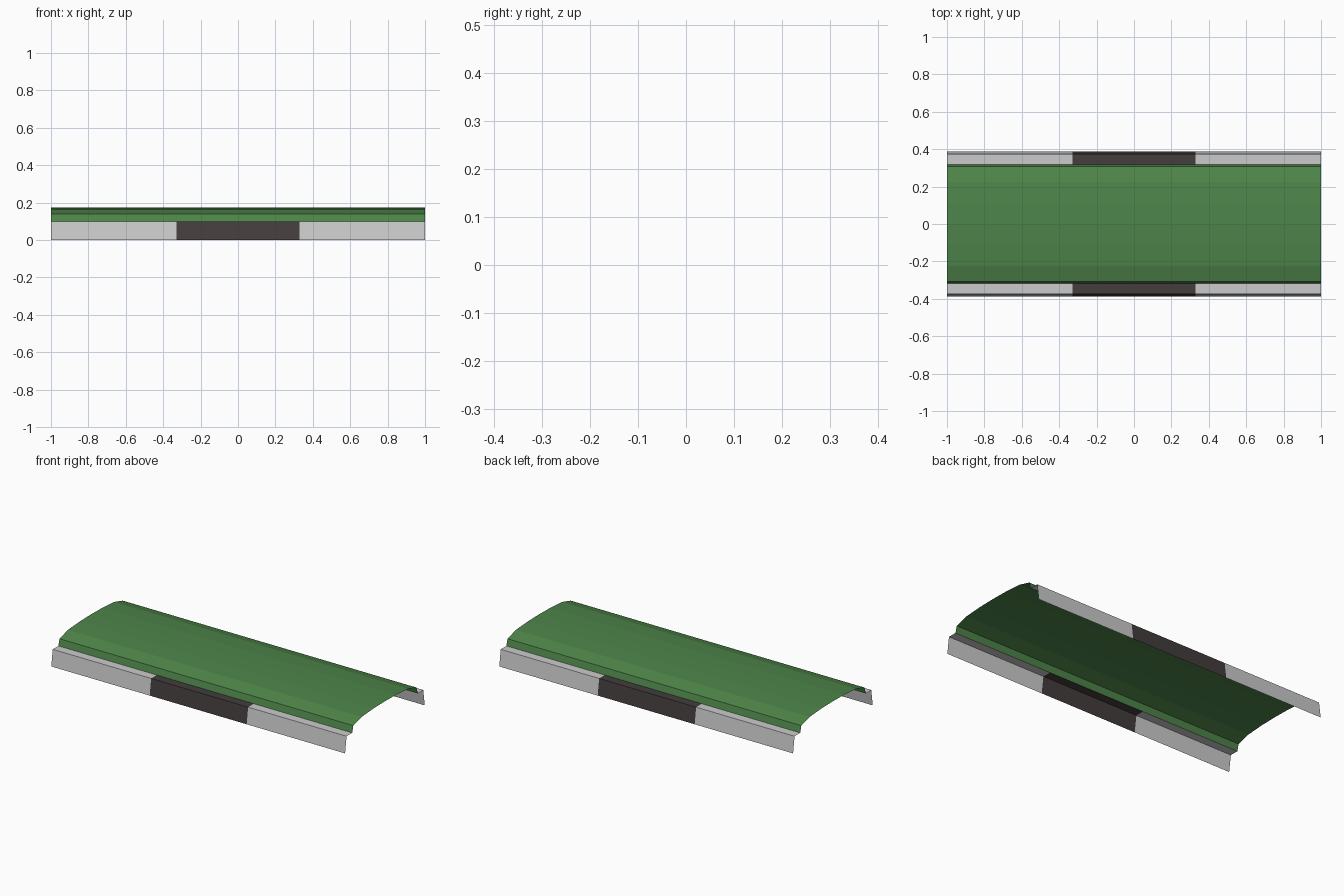
import bpy

if "Cube" in bpy.data.objects:
    bpy.data.objects.remove(bpy.data.objects["Cube"])


def material(name, rgb):
    m = bpy.data.materials.new(name)
    m.diffuse_color = (*rgb, 1.0)
    m.use_nodes = True
    m.node_tree.nodes["Principled BSDF"].inputs["Base Color"].default_value = m.diffuse_color
    return m


GREEN = material("grass green", (0.075, 0.235, 0.068))
GREY = material("curb light grey", (0.60, 0.60, 0.60))
DARK = material("curb dark brown", (0.058, 0.047, 0.047))


def sweep(name, profile, stations, mats):
    """Open sheet: a (y, z) profile run along the x stations, one material per bay."""
    n = len(profile)
    verts = [(x, y, z) for x in stations for y, z in profile]
    faces, slots = [], []
    for bay in range(len(stations) - 1):
        for j in range(n - 1):
            a = bay * n + j
            faces.append((a, a + n, a + n + 1, a + 1))
            slots.append(bay % len(mats))
    mesh = bpy.data.meshes.new(name)
    mesh.from_pydata(verts, [], faces)
    for m in mats:
        mesh.materials.append(m)
    mesh.polygons.foreach_set("material_index", slots)
    mesh.update()
    obj = bpy.data.objects.new(name, mesh)
    bpy.context.collection.objects.link(obj)
    return obj


# Grass mound: steep lip then a shallow dome, mirrored about y = 0
half = [(-0.318, 0.10), (-0.307, 0.14), (-0.225, 0.163), (-0.11, 0.171)]
mound = half + [(0.0, 0.173)] + [(-y, z) for y, z in reversed(half)]
sweep("grass_mound", mound, [-1, 1], [GREEN])

# Curbs: slanted outer face and flat top, painted dark in the middle third
curb = [(-0.387, 0.0), (-0.373, 0.10), (-0.318, 0.10)]
bays = [-1, -0.33, 0.33, 1]
sweep("front_curb", curb, bays, [GREY, DARK])
sweep("back_curb", [(-y, z) for y, z in reversed(curb)], bays, [GREY, DARK])
